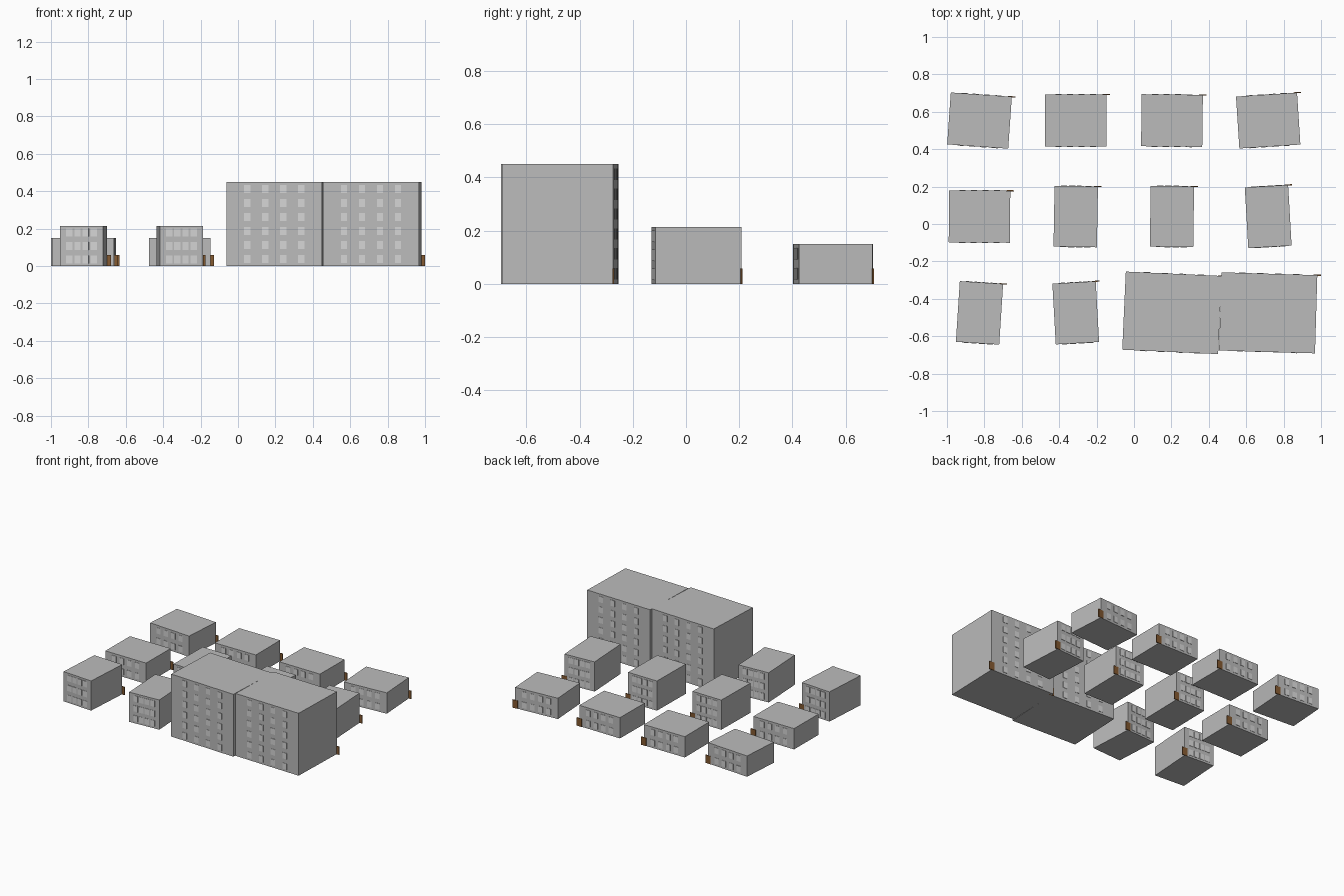
import bpy, bmesh
from math import radians
from mathutils import Matrix, Vector

if "Cube" in bpy.data.objects:
    bpy.data.objects.remove(bpy.data.objects["Cube"])


def material(name, rgb):
    m = bpy.data.materials.new(name)
    m.diffuse_color = (*rgb, 1)
    m.use_nodes = True
    m.node_tree.nodes["Principled BSDF"].inputs["Base Color"].default_value = m.diffuse_color
    return m


WALL = material("wall grey", (0.5, 0.5, 0.5))
GLASS = material("window light grey", (0.67, 0.67, 0.67))
WOOD = material("door brown", (0.23, 0.1, 0.03))


def boxes(name, items, mat, place):
    """One object made of boxes given as (centre, size)."""
    bm = bmesh.new()
    for centre, size in items:
        bmesh.ops.create_cube(
            bm, size=1,
            matrix=Matrix.Translation(centre) @ Matrix.Diagonal((*size, 1)))
    me = bpy.data.meshes.new(name)
    bm.to_mesh(me)
    bm.free()
    me.materials.append(mat)
    ob = bpy.data.objects.new(name, me)
    ob.matrix_world = place
    bpy.context.collection.objects.link(ob)


def building(label, x, y, turn, w, d, h, floors):
    place = Matrix.Translation((x, y, 0)) @ Matrix.Rotation(radians(turn), 4, 'Z')
    # plain block
    boxes(label + "_block", [(Vector((0, 0, h / 2)), (w, d, h))], WALL, place)
    # four window columns on the front and the back
    panes = []
    for side in (-1, 1):
        for col in range(4):
            for row in range(floors):
                c = Vector(((col - 1.5) * w * 0.1875, side * d / 2, (row + 0.5) * h / floors))
                panes.append((c, (0.034, 0.005, 0.043)))
    boxes(label + "_windows", panes, GLASS, place)
    # door plate centred on the back right corner
    boxes(label + "_door", [(Vector((w / 2, d / 2, 0.029)), (0.04, 0.006, 0.058))], WOOD, place)


# width, depth, height, floors
LOW = (0.327, 0.278, 0.15, 2)
MID = (0.232, 0.325, 0.214, 3)
TALL = (0.513, 0.418, 0.45, 6)

# building type and turn in degrees, row by row from the back
rows = [
    (0.553, [(LOW, -4), (LOW, 0), (LOW, -0.7), (LOW, 3.7)]),
    (0.040, [(LOW, -0.5), (MID, -1), (MID, -0.8), (MID, 3.3)]),
    (-0.475, [(MID, -3.7), (MID, 3.2), (TALL, -2.6), (TALL, -1.7)]),
]
for r, (y, lots) in enumerate(rows):
    for c, (kind, turn) in enumerate(lots):
        building(f"house_{r + 1}_{c + 1}", -0.826 + 0.5145 * c, y, turn, *kind)
